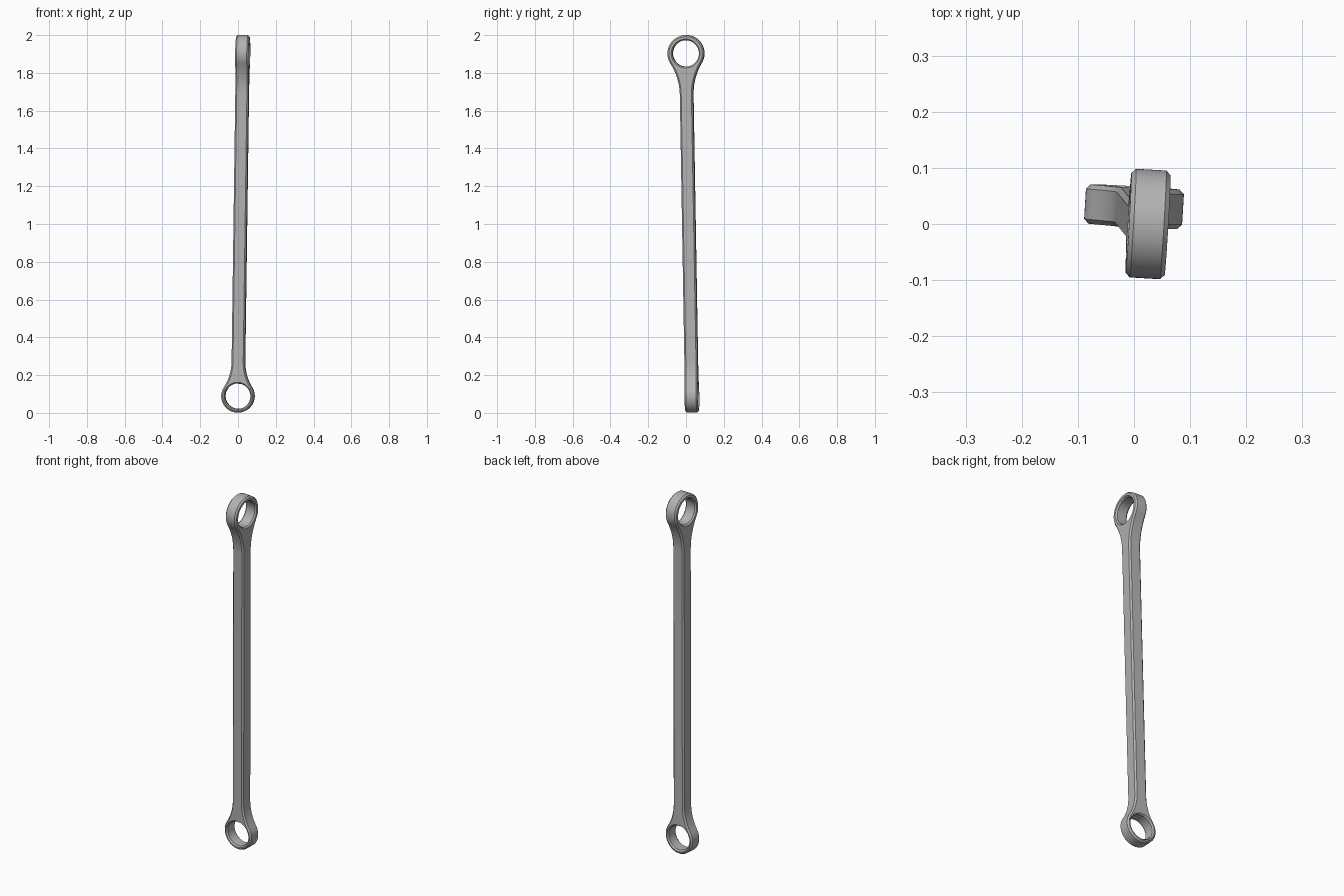
import bpy, bmesh, math
from mathutils import Vector

cube = bpy.data.objects.get("Cube")
if cube:
    bpy.data.objects.remove(cube)

HALF = 0.035      # half thickness of rod and eyes
CHAMFER = 0.008

# Rod axis and the two cross directions
low = Vector((0.0, 0.031, 0.089))
high = Vector((0.025, 0.0, 1.903))
axis = (high - low).normalized()
turn = math.radians(-3.4)
side = Vector((math.cos(turn), math.sin(turn), 0))
side = (side - axis * side.dot(axis)).normalized()
depth = axis.cross(side)


def outline(radius, fillet, inset):
    """Eye circle flowing through a concave fillet into the rod sides."""
    cy = math.sqrt((radius + fillet) ** 2 - (HALF + fillet) ** 2)
    cx = HALF + fillet
    start = math.atan2(cy, cx)
    r, f = radius - inset, fillet + inset
    neck = []
    for i in range(10):
        a = start * i / 10
        neck.append((cx - f * math.cos(a), cy - f * math.sin(a)))
    arc = []
    for i in range(49):
        a = start - (math.pi + 2 * start) * i / 48
        arc.append((r * math.cos(a), r * math.sin(a)))
    return neck + arc + [(-x, y) for x, y in reversed(neck)]


def add_eye(bm, centre, u, v, w, radius, fillet, hole):
    """Ring eye with chamfered rims and a neck left open at the rod."""
    def loop(points, t):
        return [bm.verts.new(centre + u * x + v * y + w * t) for x, y in points]

    full = outline(radius, fillet, 0)
    trim = outline(radius, fillet, CHAMFER)

    def bore(r):
        angles = [math.atan2(y, x) for x, y in full]
        return [(r * math.cos(a), r * math.sin(a)) for a in angles]

    inner = HALF - CHAMFER
    rim = hole + CHAMFER * 0.8
    loops = [loop(trim, -HALF), loop(full, -inner),
             loop(full, inner), loop(trim, HALF),
             loop(bore(rim), HALF), loop(bore(hole), inner),
             loop(bore(hole), -inner), loop(bore(rim), -HALF)]
    n = len(full)
    for j, a in enumerate(loops):
        b = loops[(j + 1) % len(loops)]
        count = n - 1 if j < 3 else n       # outer wall stays open at the neck
        for i in range(count):
            k = (i + 1) % n
            bm.faces.new((a[i], a[k], b[k], b[i]))


bm = bmesh.new()
add_eye(bm, low, side, axis, depth, 0.0875, 0.25, 0.067)
add_eye(bm, high, depth, -axis, side, 0.097, 0.32, 0.07)

# Straight shank between the two necks
bmesh.ops.bridge_loops(bm, edges=[e for e in bm.edges if e.is_boundary])
bmesh.ops.recalc_face_normals(bm, faces=bm.faces)

mesh = bpy.data.meshes.new("link_rod")
bm.to_mesh(mesh)
bm.free()
rod = bpy.data.objects.new("link_rod", mesh)
bpy.context.collection.objects.link(rod)

# Plain grey metal
grey = bpy.data.materials.new("grey_metal")
grey.use_nodes = True
colour = (0.45, 0.45, 0.45, 1)
grey.diffuse_color = colour
grey.node_tree.nodes["Principled BSDF"].inputs["Base Color"].default_value = colour
mesh.materials.append(grey)

bpy.ops.object.select_all(action='DESELECT')
rod.select_set(True)
bpy.context.view_layer.objects.active = rod
bpy.ops.object.shade_smooth_by_angle(angle=math.radians(30))
